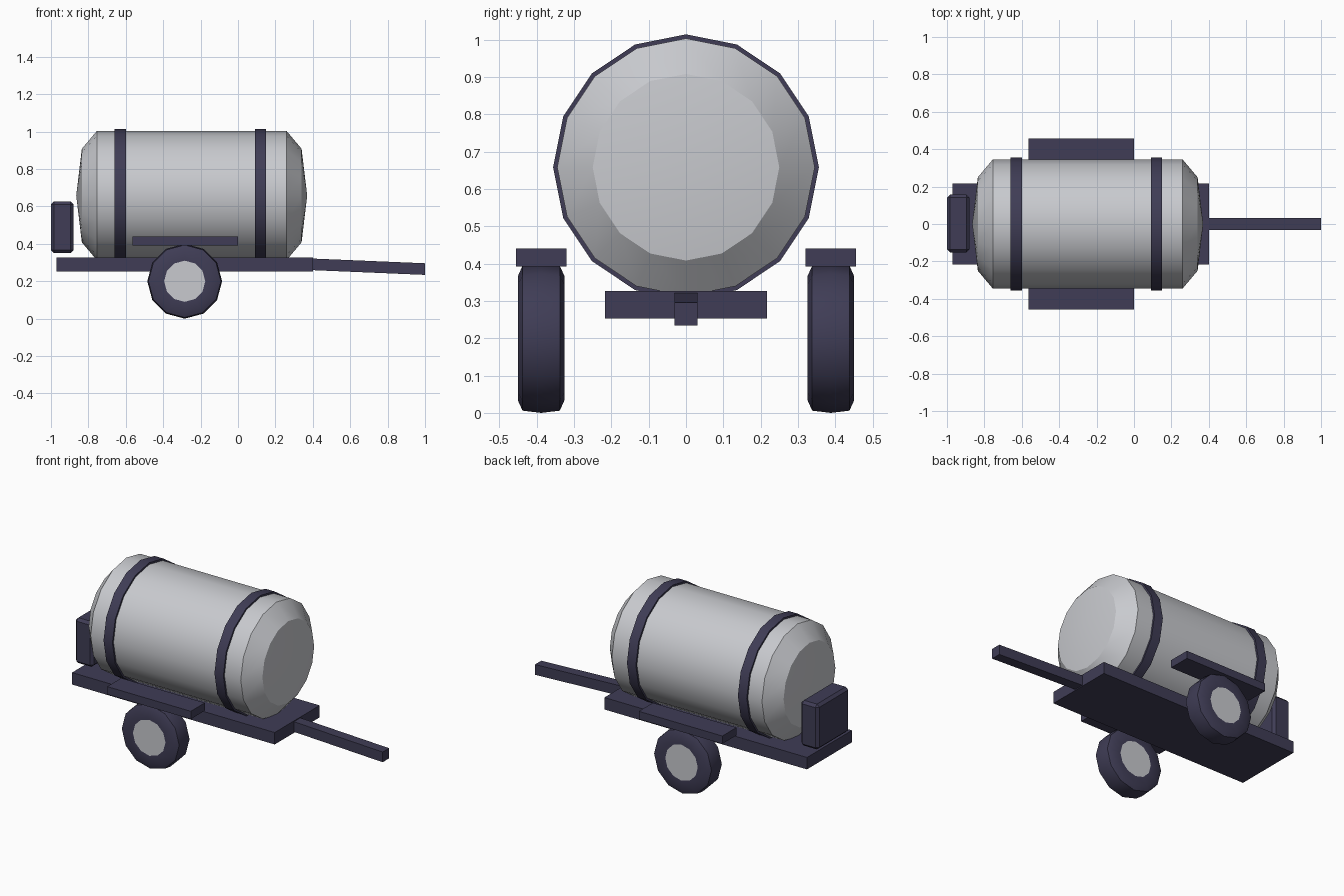
import bpy, bmesh, math
from mathutils import Matrix

if "Cube" in bpy.data.objects:
    bpy.data.objects.remove(bpy.data.objects["Cube"], do_unlink=True)


def material(name, rgb):
    m = bpy.data.materials.new(name)
    m.use_nodes = True
    m.diffuse_color = (*rgb, 1)
    m.node_tree.nodes["Principled BSDF"].inputs["Base Color"].default_value = (*rgb, 1)
    return m


DARK = material("dark slate", (0.05, 0.046, 0.092))
LIGHT = material("light steel", (0.58, 0.59, 0.62))


def finish(name, bm, mats, smooth=None):
    bmesh.ops.recalc_face_normals(bm, faces=bm.faces)
    me = bpy.data.meshes.new(name)
    bm.to_mesh(me)
    bm.free()
    for m in mats:
        me.materials.append(m)
    ob = bpy.data.objects.new(name, me)
    bpy.context.collection.objects.link(ob)
    if smooth:
        bpy.ops.object.select_all(action='DESELECT')
        ob.select_set(True)
        bpy.context.view_layer.objects.active = ob
        bpy.ops.object.shade_smooth_by_angle(angle=math.radians(smooth))
    return ob


def box(name, lo, hi, mat, bevel=0, drop=0):
    """Box between two corners; drop lowers its +x end."""
    bm = bmesh.new()
    bmesh.ops.create_cube(bm, size=1)
    for v in bm.verts:
        at_front = v.co.x > 0
        v.co = [lo[i] if v.co[i] < 0 else hi[i] for i in range(3)]
        if at_front:
            v.co.z -= drop
    if bevel:
        bmesh.ops.bevel(bm, geom=bm.edges[:], offset=bevel, segments=1, affect='EDGES')
    return finish(name, bm, [mat])


def lathe(name, profile, sides, centre, mats, axis='X', pick=None, smooth=30):
    """Spin (along, radius) points about an axis; pick(i) gives the material of strip i."""
    bm = bmesh.new()
    rings = []
    for x, r in profile:
        if r == 0:
            rings.append([bm.verts.new((x, 0, 0))] * sides)
        else:
            rings.append([bm.verts.new((x, r * math.sin(math.tau * k / sides),
                                        r * math.cos(math.tau * k / sides)))
                          for k in range(sides)])
    for i, (a, b) in enumerate(zip(rings, rings[1:])):
        for k in range(sides):
            n = (k + 1) % sides
            f = bm.faces.new(list(dict.fromkeys([a[k], a[n], b[n], b[k]])))
            f.material_index = pick(i) if pick else 0
    turn = Matrix.Rotation(math.pi / 2, 4, 'Z') if axis == 'Y' else Matrix()
    bm.transform(Matrix.Translation(centre) @ turn)
    return finish(name, bm, mats, smooth)


# Tank with chamfered, slightly pointed ends
TANK = (0, 0, 0.658)
lathe("tank", [(-0.865, 0), (-0.835, 0.25), (-0.755, 0.345), (0.26, 0.345),
               (0.34, 0.25), (0.37, 0)], 16, TANK, [LIGHT], smooth=24)

# Straps round the tank
for name, x in (("rear_strap", -0.63), ("front_strap", 0.12)):
    lathe(name, [(x - 0.03, 0.335), (x - 0.03, 0.356), (x + 0.03, 0.356),
                 (x + 0.03, 0.335), (x - 0.03, 0.335)], 16, TANK, [DARK], smooth=24)

# Chassis, drawbar and rear case
box("platform", (-0.97, -0.217, 0.253), (0.4, 0.217, 0.326), DARK)
box("drawbar", (0.38, -0.031, 0.26), (1.0, 0.031, 0.322), DARK, drop=0.026)
box("rear_case", (-1.0, -0.152, 0.35), (-0.88, 0.157, 0.627), DARK, bevel=0.016)

# Wheels with hub faces on both sides, and flat mudguards
TYRE = [(-0.0625, 0), (-0.0625, 0.11), (-0.0625, 0.166), (-0.05, 0.194), (0, 0.2),
        (0.05, 0.194), (0.0625, 0.166), (0.0625, 0.11), (0.0625, 0)]
for side, s in (("right", -1), ("left", 1)):
    lathe(side + "_wheel", TYRE, 12, (-0.285, s * 0.388, 0.2), [DARK, LIGHT], axis='Y',
          pick=lambda i: 1 if i in (0, len(TYRE) - 2) else 0, smooth=31)
    y0, y1 = sorted((s * 0.32, s * 0.456))
    box(side + "_mudguard", (-0.565, y0, 0.392), (0.0, y1, 0.44), DARK)
